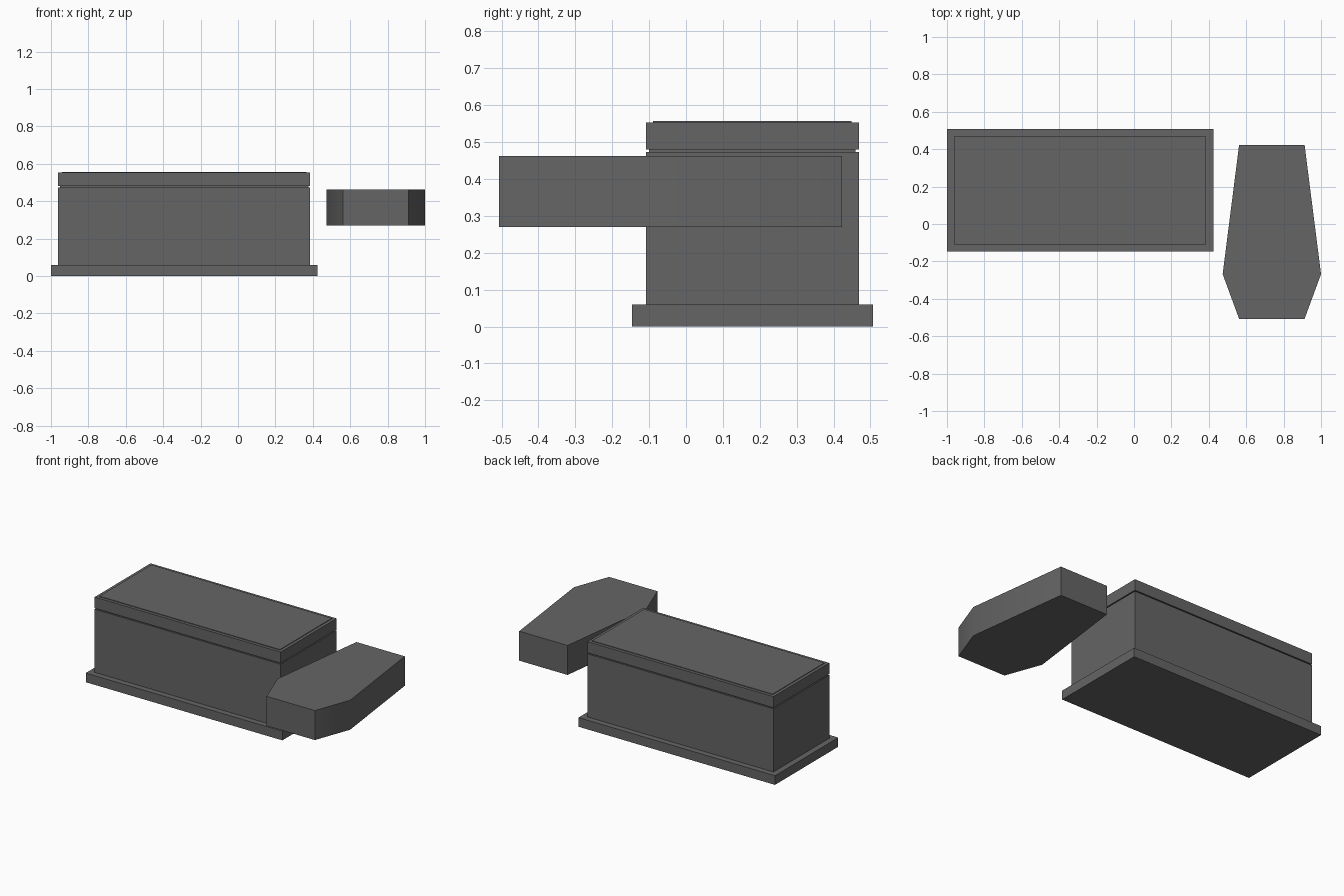
import bpy
import bmesh
import math

cube = bpy.data.objects.get("Cube")
if cube:
    bpy.data.objects.remove(cube, do_unlink=True)

# Single stone material
stone = bpy.data.materials.new("dark grey stone")
stone.use_nodes = True
GREY = (0.13, 0.13, 0.13, 1)
stone.diffuse_color = GREY
bsdf = next(n for n in stone.node_tree.nodes if n.type == 'BSDF_PRINCIPLED')
bsdf.inputs["Base Color"].default_value = GREY
bsdf.inputs["Roughness"].default_value = 0.9


def prism(name, outline, z0, z1):
    """Extrude a flat outline from z0 up to z1."""
    bm = bmesh.new()
    face = bm.faces.new([bm.verts.new((x, y, z0)) for x, y in outline])
    top = bmesh.ops.extrude_face_region(bm, geom=[face])["geom"]
    verts = [v for v in top if isinstance(v, bmesh.types.BMVert)]
    bmesh.ops.translate(bm, verts=verts, vec=(0, 0, z1 - z0))
    bmesh.ops.recalc_face_normals(bm, faces=bm.faces)
    mesh = bpy.data.meshes.new(name)
    bm.to_mesh(mesh)
    bm.free()
    mesh.materials.append(stone)
    obj = bpy.data.objects.new(name, mesh)
    bpy.context.collection.objects.link(obj)
    return obj


def slab(name, inset, z0, z1):
    """Rectangular layer of the tomb, inset from the plinth edge."""
    x0, x1, y0, y1 = -1 + inset, 0.424 - inset, -0.147 + inset, 0.507 - inset
    return prism(name, [(x0, y0), (x1, y0), (x1, y1), (x0, y1)], z0, z1)


# Tomb: stacked layers with a thin shadow gap below the lid
slab("plinth", 0, 0, 0.06)
slab("tomb_body", 0.038, 0.06, 0.473)
slab("shadow_gap", 0.047, 0.473, 0.48)
slab("lid", 0.038, 0.48, 0.553)
slab("lid_panel", 0.058, 0.553, 0.557)

# Coffin: tapered six-sided box, mirrored about its own centre line
CENTRE = 0.737
half = [(0.175, -0.507), (0.263, -0.268), (0.175, 0.423)]
outline = [(CENTRE + w, y) for w, y in half]
outline += [(CENTRE - w, y) for w, y in reversed(half)]
coffin = prism("coffin", outline, 0.27, 0.463)

# Soften only the shallow shoulder edges
bpy.ops.object.select_all(action='DESELECT')
coffin.select_set(True)
bpy.context.view_layer.objects.active = coffin
bpy.ops.object.shade_smooth_by_angle(angle=math.radians(30))
